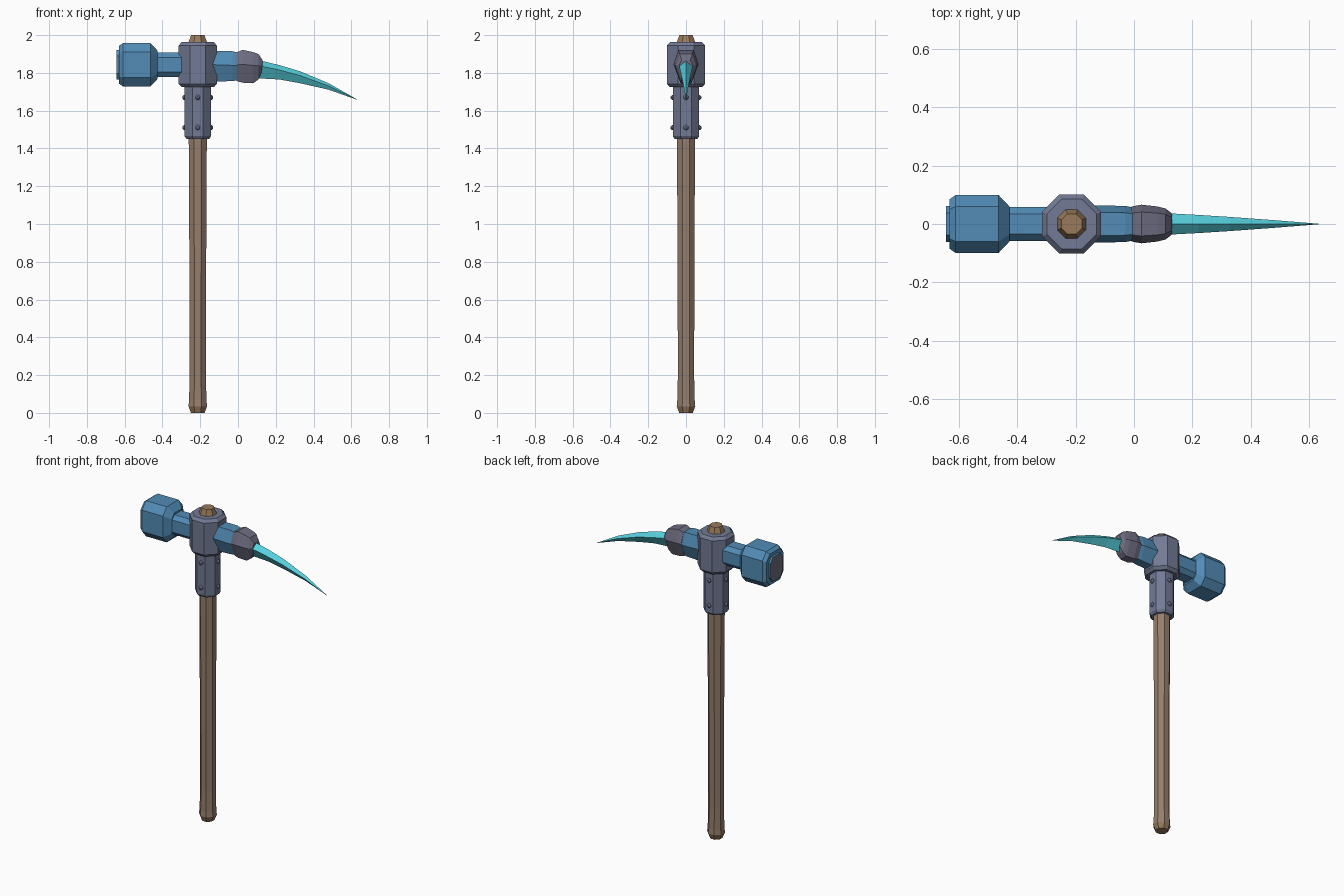
import bpy, bmesh, math
from mathutils import Vector

cube = bpy.data.objects.get("Cube")
if cube:
    bpy.data.objects.remove(cube)

HX = -0.213   # handle axis
HZ = 1.843    # hammer axis height


def material(name, r, g, b):
    def linear(c):
        c /= 255
        return c / 12.92 if c < 0.04 else ((c + 0.055) / 1.055) ** 2.4
    color = (linear(r), linear(g), linear(b), 1)
    m = bpy.data.materials.new(name)
    m.use_nodes = True
    m.diffuse_color = color
    m.node_tree.nodes["Principled BSDF"].inputs["Base Color"].default_value = color
    return m


wood = material("wood", 150, 127, 107)
end_wood = material("end wood", 152, 122, 90)
steel = material("grey steel", 114, 122, 148)
dark_steel = material("purple steel", 110, 109, 130)
blue = material("blue metal", 82, 140, 182)
cyan = material("cyan blade", 86, 208, 222)


def loft(name, rings, mats, rule=None):
    """Skin a list of equal-length rings and cap both ends."""
    bm = bmesh.new()
    loops = [[bm.verts.new(p) for p in ring] for ring in rings]
    for a, b in zip(loops, loops[1:]):
        for i in range(len(a)):
            j = (i + 1) % len(a)
            bm.faces.new((a[i], a[j], b[j], b[i]))
    bm.faces.new(loops[0][::-1])
    bm.faces.new(loops[-1])
    bmesh.ops.recalc_face_normals(bm, faces=bm.faces)
    if rule:
        for f in bm.faces:
            f.material_index = rule(f.calc_center_median(), f.normal)
    mesh = bpy.data.meshes.new(name)
    bm.to_mesh(mesh)
    bm.free()
    for m in mats:
        mesh.materials.append(m)
    obj = bpy.data.objects.new(name, mesh)
    bpy.context.collection.objects.link(obj)
    return obj


def octagon(hw, hh, k):
    """Eight-sided outline with flats on both axes; k is the flat's share."""
    return [(hw, -hh * k), (hw, hh * k), (hw * k, hh), (-hw * k, hh),
            (-hw, hh * k), (-hw, -hh * k), (-hw * k, -hh), (hw * k, -hh)]


def upright(name, profile, mats, rule=None):
    """Octagonal column on the handle axis from (height, half width) pairs."""
    rings = [[(HX + u, v, z) for u, v in octagon(r, r, 0.414)] for z, r in profile]
    return loft(name, rings, mats, rule)


def sideways(name, profile, mats, rule=None):
    """Octagonal bar along x from (x, half depth, half height) triples."""
    rings = [[(x, u, HZ + v) for u, v in octagon(w, h, 0.6)] for x, w, h in profile]
    return loft(name, rings, mats, rule)


# Handle with flared grip end and exposed tip
upright("handle", [(0, .036), (.035, .049), (.07, .046), (.2, .043), (.9, .045),
                   (1.47, .048), (1.96, .05), (2.0, .035)],
        [wood, end_wood], lambda c, n: int(c.z < 0.03 or c.z > 1.97))

# Socket around the handle
upright("head_collar", [(1.724, .085), (1.742, .101), (1.945, .101), (1.963, .085)], [steel])
upright("handle_sleeve", [(1.45, .06), (1.465, .07), (1.73, .07)], [steel])

# Rivets on the four sides of the sleeve
for z in (1.51, 1.67):
    for i in range(4):
        a = i * math.pi / 2
        d, t = Vector((math.cos(a), math.sin(a), 0)), Vector((-math.sin(a), math.cos(a), 0))
        base = Vector((HX, 0, z))
        rings = [[base + d * out + t * u + Vector((0, 0, v)) for u, v in octagon(r, r, 0.414)]
                 for out, r in ((.066, .013), (.074, .013), (.081, .006))]
        loft("sleeve_rivet", rings, [steel])

# Hammer side
sideways("hammer_neck", [(-.44, .058, .064), (-.2, .058, .064)], [blue])
sideways("hammer_head", [(-.63, .085, .1), (-.61, .099, .114), (-.463, .099, .114),
                         (-.426, .06, .075)], [blue])
sideways("hammer_face", [(-.643, .062, .078), (-.62, .062, .078)],
         [blue, dark_steel], lambda c, n: int(n.x < -0.9))


# Pick side: six-sided sections, widest at the middle and narrow underneath
def wedge(x, w, top, mid, low):
    return [(x, -.62 * w, top), (x, .62 * w, top), (x, w, mid),
            (x, .45 * w, low), (x, -.45 * w, low), (x, -w, mid)]


loft("pick_arm", [wedge(-.2, .064, 1.915, 1.846, 1.75), wedge(-.03, .062, 1.915, 1.84, 1.757),
                  wedge(.03, .05, 1.9, 1.835, 1.765)], [blue])
loft("pick_clamp", [wedge(-.008, .06, 1.908, 1.842, 1.757), wedge(.025, .066, 1.922, 1.845, 1.748),
                    wedge(.08, .06, 1.91, 1.84, 1.745), wedge(.108, .053, 1.9, 1.838, 1.765),
                    wedge(.13, .036, 1.868, 1.84, 1.815)], [dark_steel])

# Curved blade with a ridge above and below
blade = [(.09, .038, 1.872, 1.843, 1.772), (.22, .031, 1.841, 1.815, 1.765),
         (.33, .024, 1.808, 1.785, 1.745), (.48, .013, 1.745, 1.731, 1.711),
         (.63, .001, 1.66, 1.659, 1.658)]
loft("pick_blade", [[(x, 0, top), (x, w, mid), (x, 0, low), (x, -w, mid)]
                    for x, w, top, mid, low in blade], [cyan])
